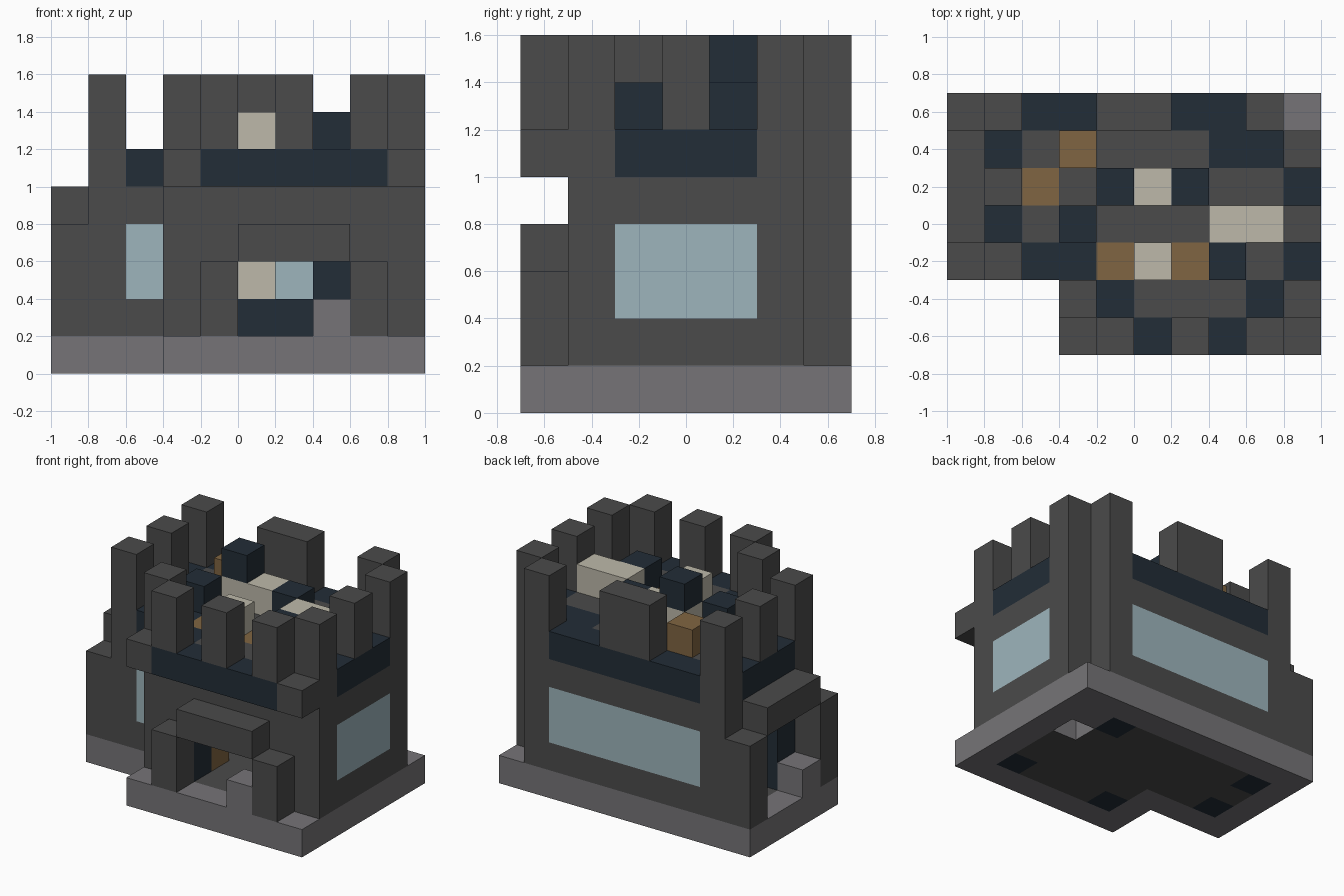
import bpy
import bmesh

old = bpy.data.objects.get("Cube")
if old:
    bpy.data.objects.remove(old, do_unlink=True)

COLOURS = {
    "dark_stone": (0.07, 0.07, 0.07),
    "pale_stone": (0.18, 0.175, 0.185),
    "navy_slate": (0.016, 0.026, 0.038),
    "window_glass": (0.337, 0.462, 0.503),
    "cream": (0.509, 0.485, 0.402),
    "wood": (0.216, 0.130, 0.054),
}
NAMES = list(COLOURS)
DARK, PALE, NAVY, GLASS, CREAM, WOOD = range(6)
CELL = 0.2
cells = {}   # (ix, iy, iz) -> (part name, colour)


def make_material(name, rgb):
    mat = bpy.data.materials.new(name)
    mat.use_nodes = True
    mat.diffuse_color = (*rgb, 1)
    for node in mat.node_tree.nodes:
        if node.type == "BSDF_PRINCIPLED":
            node.inputs["Base Color"].default_value = (*rgb, 1)
            node.inputs["Roughness"].default_value = 0.9
    return mat


MATS = [make_material(n, c) for n, c in COLOURS.items()]


def fill(part, colour, xs, ys, zs):
    """Fill a block of cells; each range is a number or an inclusive pair."""
    spans = [range(r, r + 1) if isinstance(r, int) else range(r[0], r[1] + 1)
             for r in (xs, ys, zs)]
    for x in spans[0]:
        for y in spans[1]:
            for z in spans[2]:
                if colour is None:
                    cells.pop((x, y, z), None)
                else:
                    cells[x, y, z] = (part, colour)


# Base slab with an L-shaped outline, and the inner floor
fill("base", PALE, (0, 9), (2, 6), 0)
fill("base", PALE, (3, 9), (0, 1), 0)
fill("floor", DARK, (1, 8), (3, 5), 0)
fill("floor", DARK, (4, 8), (1, 2), 0)
fill("base", PALE, 8, 5, 0)
fill("floor", None, 8, 4, 0)

# Walls
WALL = (1, 4)
fill("front_wall", DARK, (3, 9), 1, WALL)
fill("front_wall", DARK, 3, 2, WALL)
fill("side_front_wall", DARK, (1, 2), 2, WALL)
fill("left_wall", DARK, 9, (1, 5), WALL)
fill("back_wall", DARK, (1, 8), 6, WALL)
fill("right_wall", DARK, 1, (3, 5), WALL)

# Doorways and windows
fill("front_wall", None, (5, 7), 1, (1, 2))
fill("right_wall", None, 1, 4, (1, 3))
fill("left_window", GLASS, 9, (2, 4), (2, 3))
fill("back_window", GLASS, (2, 7), 6, (2, 3))
fill("side_window", GLASS, 2, 2, (2, 3))

# Dark pillars rising from the floor
for x, y, top in ((4, 1, 2), (8, 1, 2), (1, 3, 3), (1, 5, 3), (7, 5, 4)):
    fill("pillars", NAVY, x, y, (0, top))

# Front porch
for x in (4, 8):
    fill("front_porch", DARK, x, 0, (1, 2))
fill("front_porch", DARK, (5, 7), 0, 3)
fill("front_step", PALE, 7, 0, 1)

# Side porch
for y in (2, 6):
    fill("side_porch", DARK, 0, y, (1, 3))
fill("side_porch", DARK, 0, (3, 5), 4)
fill("side_step", PALE, 0, 3, 1)

# Furniture seen through the doorways
fill("stools", WOOD, 4, 2, 1)
fill("stools", WOOD, 2, 3, 1)
fill("table", NAVY, (5, 6), 5, 1)
fill("table_top", CREAM, 5, 5, 2)

# Roof deck, listed from back to front: n navy, w wood, # dark stone
ROOF = (".#nnnnnn#.",
        ".n#w###nn#",
        ".nw######n",
        ".n#######n",
        ".#nnw#w##n",
        "...#n###n#",
        "...#nnnnn#")
KEY = {"#": DARK, "n": NAVY, "w": WOOD}
for row, line in enumerate(ROOF):
    for x, char in enumerate(line):
        if char in KEY:
            fill("roof_deck", KEY[char], x, 6 - row, 5)

# Battlements around the roof edge
for x, y in ((4, 0), (6, 0), (8, 0), (3, 1), (9, 1), (9, 3), (9, 5),
             (8, 6), (5, 6), (4, 6), (1, 6), (1, 4), (1, 2)):
    fill("battlements", DARK, x, y, (6, 7))

# Blocks standing on the roof
fill("roof_cream_blocks", CREAM, (4, 5), 4, 6)
fill("roof_cream_blocks", CREAM, (7, 8), 3, 6)
fill("roof_cream_blocks", CREAM, 5, 2, 6)
fill("roof_navy_blocks", NAVY, 4, 4, 7)
for x, y in ((6, 4), (3, 3), (7, 2)):
    fill("roof_navy_blocks", NAVY, x, y, 6)
fill("roof_wood_block", WOOD, 3, 5, 6)


def build_part(part):
    """Make one mesh from the exposed faces of a part's cells."""
    bm = bmesh.new()
    cache = {}

    def vert(p):
        if p not in cache:
            cache[p] = bm.verts.new((p[0] * CELL - 1, p[1] * CELL - 0.7, p[2] * CELL))
        return cache[p]

    used = []
    for cell, (owner, colour) in cells.items():
        if owner != part:
            continue
        for axis in range(3):
            u, v = (axis + 1) % 3, (axis + 2) % 3
            for side in (0, 1):
                near = list(cell)
                near[axis] += 1 if side else -1
                if tuple(near) in cells:
                    continue
                ring = []
                for du, dv in ((0, 0), (1, 0), (1, 1), (0, 1)):
                    p = list(cell)
                    p[axis] += side
                    p[u] += du
                    p[v] += dv
                    ring.append(vert(tuple(p)))
                face = bm.faces.new(ring if side else ring[::-1])
                # The shaft through the floor is lined with pale stone
                shade = PALE if part == "floor" and axis < 2 else colour
                if shade not in used:
                    used.append(shade)
                face.material_index = used.index(shade)
    mesh = bpy.data.meshes.new(part)
    bm.to_mesh(mesh)
    bm.free()
    for shade in used:
        mesh.materials.append(MATS[shade])
    bpy.context.collection.objects.link(bpy.data.objects.new(part, mesh))


for part in dict.fromkeys(owner for owner, _ in cells.values()):
    build_part(part)
